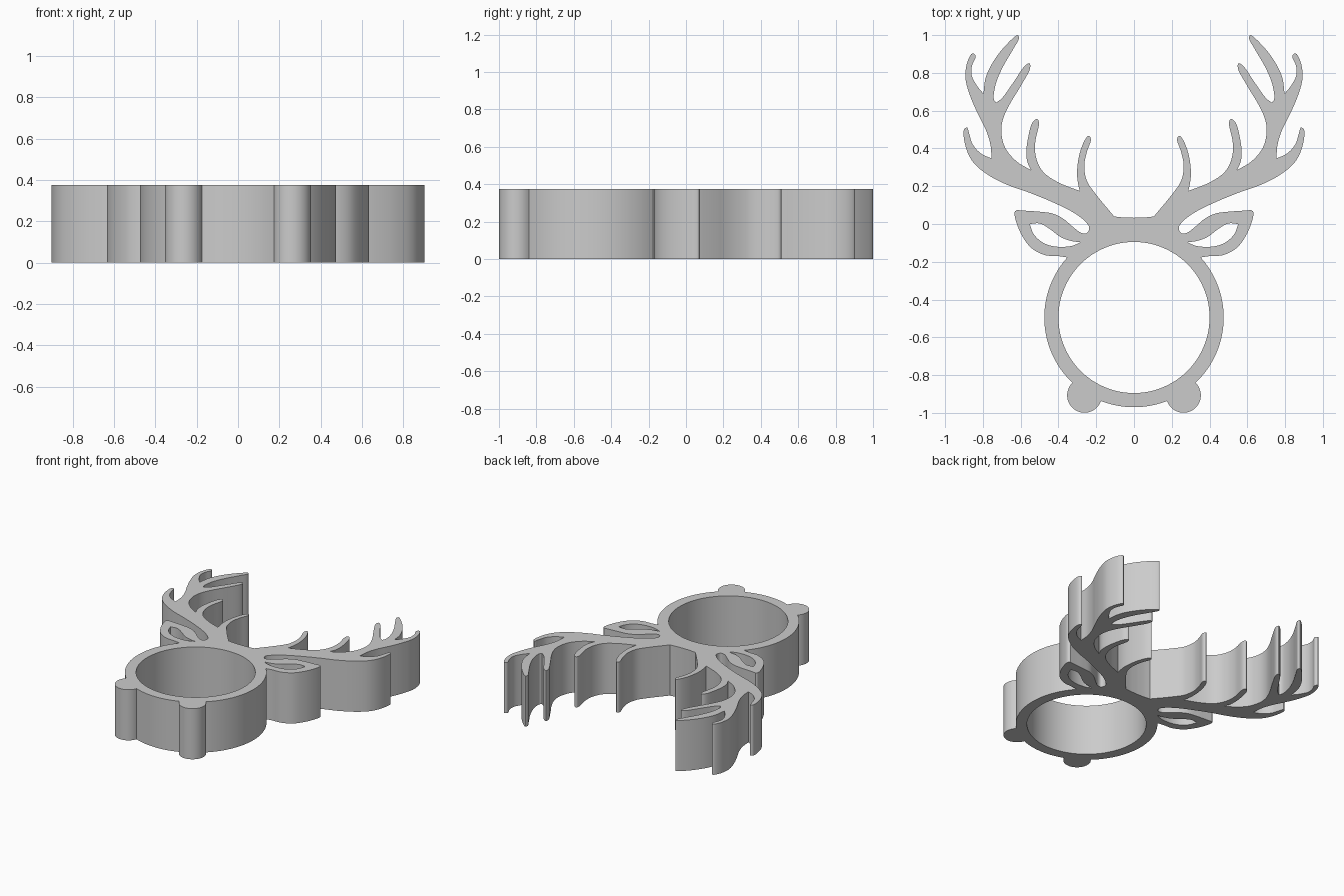
import bpy
import bmesh
from math import sin, cos, radians
from mathutils import Vector

HEIGHT = 0.375
UNIT = 0.01          # profile points are given in hundredths

if "Cube" in bpy.data.objects:
    bpy.data.objects.remove(bpy.data.objects["Cube"], do_unlink=True)


def smooth(points, steps=6):
    """Centripetal spline through the points, open ended."""
    pts = [Vector(p) * UNIT for p in points]
    if len(pts) < 3:
        return pts
    ctrl = [2 * pts[0] - pts[1]] + pts + [2 * pts[-1] - pts[-2]]
    out = []
    for a, b, c, d in zip(ctrl, ctrl[1:], ctrl[2:], ctrl[3:]):
        ta = 0.0
        tb = ta + (b - a).length ** 0.5
        tc = tb + (c - b).length ** 0.5
        td = tc + (d - c).length ** 0.5
        for i in range(steps):
            t = tb + (tc - tb) * i / steps
            ab = a.lerp(b, (t - ta) / (tb - ta))
            bc = b.lerp(c, (t - tb) / (tc - tb))
            cd = c.lerp(d, (t - tc) / (td - tc))
            abc = ab.lerp(bc, (t - ta) / (tc - ta))
            bcd = bc.lerp(cd, (t - tb) / (td - tb))
            out.append(abc.lerp(bcd, (t - tb) / (tc - tb)))
    return out + [pts[-1]]


def arc(center, radius, start, end, steps):
    """Circular arc in degrees, both ends included."""
    angles = [radians(start + (end - start) * i / steps) for i in range(steps + 1)]
    return [Vector((center[0] + radius * cos(a), center[1] + radius * sin(a)))
            for a in angles]


def chain(strokes):
    """Join strokes end to end, dropping repeated points."""
    out = []
    for stroke in strokes:
        for p in stroke:
            if not out or (p - out[-1]).length > 0.0015:
                out.append(p)
    return out


def mirrored(points):
    return [Vector((-p.x, p.y)) for p in reversed(points)]


# Brow and antler tines, each stroke running from one sharp corner to the next
brow = [(0, 3.3), (6, 3.5), (10.5, 4)]
inner_tine = [(10.5, 4), (20, 15.5), (25, 23), (26.3, 31), (25, 38), (22.8, 45),
              (24, 46.7), (26, 44.5), (28.6, 38), (30, 30), (30, 24), (28.8, 17.5)]
second_tine = [(28.8, 17.5), (40, 22), (48, 27.5), (51.8, 35), (52.3, 43), (50.3, 53.5),
               (51.2, 55.6), (53.6, 54), (56, 46), (57, 38), (56.5, 33), (54.5, 28.5)]
third_tine = [(54.5, 28.5), (62, 33), (68, 40), (70.2, 48), (69.5, 55), (66, 63), (60, 73),
              (55, 82.5), (55.3, 85), (57.5, 84), (63.5, 75.5), (70, 66.5), (73, 64.2)]
crown_tine = [(73, 64.2), (74.2, 66), (73.2, 74), (69.5, 83), (64, 92.5), (60.9, 98.3),
              (61.5, 100), (67.5, 95), (74.5, 86), (78.5, 77.5), (79.7, 69)]
outer_tine = [(79.7, 69), (83, 73), (86, 79), (85.7, 84), (83.8, 89), (85.4, 90.4),
              (87.8, 87), (89.3, 78), (87, 68.5), (82.5, 58), (78.5, 50), (76, 42), (75.4, 34.7)]
low_tine = [(75.4, 34.7), (81, 37.3), (85.3, 42), (87.3, 48), (88.3, 51), (90, 50),
            (89, 40.5), (85, 32.5), (77, 25.8), (66.5, 20.5), (56, 16.8), (43, 11.5),
            (32, 6), (26, 1.5), (23.7, -2), (25, -4.8), (28, -4.7),
            (32, -1.8), (37.5, 2.8), (43, 5.5), (50, 6.5), (57, 7), (62, 7.4)]

# Ear rim, from the tip down to the band
ear_rim = [(62, 7.4), (63.2, 6.3), (62, 0), (58.5, -7.5), (54, -13), (47, -16.5),
           (40, -17), (35.3, -17.7)]
ear_hole_top = [(55.2, 0), (50, 0.3), (44.5, -2.7), (39, -6.8), (34, -8.8), (28.3, -9.7)]
ear_hole_low = [(28.3, -9.7), (33, -11.6), (41, -12), (48, -10), (53, -5.5), (55.2, 0)]

# Round band and the small round feet at its bottom
BAND = (0, -0.495)
FOOT = (0.262, -0.907)
band_side = arc(BAND, 0.475, 42, -46.6, 40)
foot = arc(FOOT, 0.092, 46, -161, 30)
band_bottom = arc(BAND, 0.475, -68.4, -90, 10)

strokes = [brow, inner_tine, second_tine, third_tine, crown_tine, outer_tine, low_tine, ear_rim]
half = chain([smooth(s) for s in strokes] + [band_side, foot, band_bottom])
half[0].x = half[-1].x = 0
outline = half + mirrored(half)[1:-1]
bore = arc(BAND, 0.4, 0, 360, 96)[:-1]
ear_hole = chain([smooth(ear_hole_top), smooth(ear_hole_low)])[:-1]

# Fill the outline around its holes, then raise it to a solid
bm = bmesh.new()
edges = []
for loop in (outline, bore, ear_hole, mirrored(ear_hole)):
    verts = [bm.verts.new((p.x, p.y, 0)) for p in loop]
    edges += [bm.edges.new((v, verts[i - 1])) for i, v in enumerate(verts)]
bmesh.ops.triangle_fill(bm, edges=edges, use_beauty=True, normal=(0, 0, 1))
raised = bmesh.ops.extrude_face_region(bm, geom=bm.faces[:], use_keep_orig=True)["geom"]
bmesh.ops.translate(bm, vec=(0, 0, HEIGHT),
                    verts=[g for g in raised if isinstance(g, bmesh.types.BMVert)])
bmesh.ops.recalc_face_normals(bm, faces=bm.faces[:])
mesh = bpy.data.meshes.new("antlered_ring")
bm.to_mesh(mesh)
bm.free()

ring = bpy.data.objects.new("antlered_ring", mesh)
bpy.context.collection.objects.link(ring)

# Plain grey material
grey = bpy.data.materials.new("plain grey")
grey.use_nodes = True
color = (0.6, 0.6, 0.6, 1)
grey.diffuse_color = color
grey.node_tree.nodes["Principled BSDF"].inputs["Base Color"].default_value = color
mesh.materials.append(grey)

bpy.ops.object.select_all(action='DESELECT')
ring.select_set(True)
bpy.context.view_layer.objects.active = ring
bpy.ops.object.shade_smooth_by_angle(angle=radians(35))
